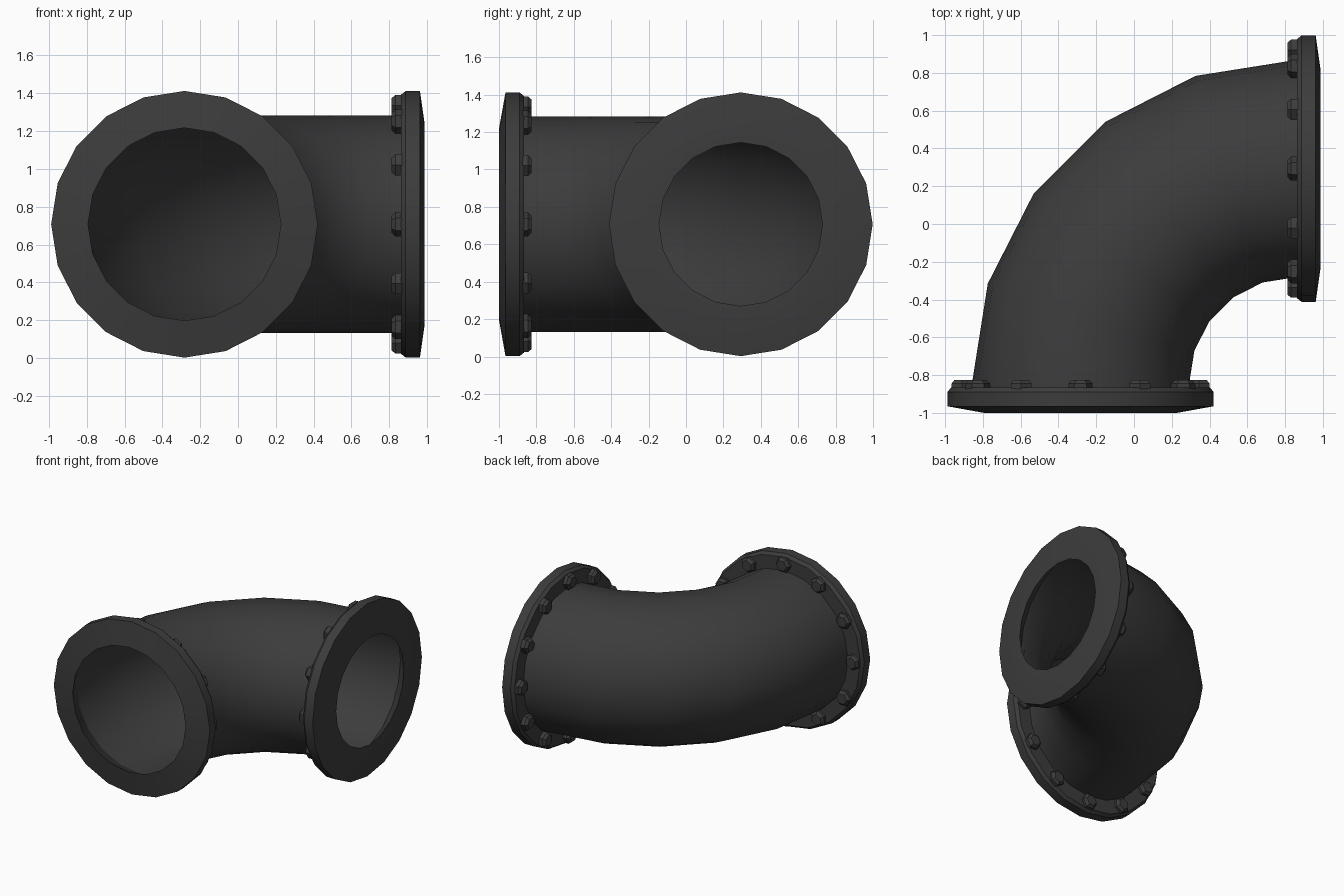
import bpy, bmesh
from math import sin, cos, pi
from mathutils import Vector, Matrix

if "Cube" in bpy.data.objects:
    bpy.data.objects.remove(bpy.data.objects["Cube"])

SIDES, PIPE_R, BEND_R = 20, 0.575, 1.138
ZC = 0.707
UP = Vector((0, 0, 1))

mat = bpy.data.materials.new("dark_iron")
mat.diffuse_color = (0.045, 0.045, 0.045, 1)
mat.use_nodes = True
mat.node_tree.nodes["Principled BSDF"].inputs["Base Color"].default_value = mat.diffuse_color


def ring(bm, centre, side, up, r, n):
    return [bm.verts.new(centre + r * (side * sin(2 * pi * i / n) + up * cos(2 * pi * i / n)))
            for i in range(n)]


def bridge(bm, a, b):
    n = len(a)
    for i in range(n):
        bm.faces.new((a[i], a[(i + 1) % n], b[(i + 1) % n], b[i]))


def finish(bm, name, angle):
    bmesh.ops.recalc_face_normals(bm, faces=bm.faces)
    me = bpy.data.meshes.new(name)
    bm.to_mesh(me)
    bm.free()
    ob = bpy.data.objects.new(name, me)
    bpy.context.collection.objects.link(ob)
    me.materials.append(mat)
    bpy.ops.object.select_all(action='DESELECT')
    ob.select_set(True)
    bpy.context.view_layer.objects.active = ob
    bpy.ops.object.shade_smooth_by_angle(angle=angle)
    return ob


# Elbow pipe: open shell swept a quarter turn, with short stubs into the flanges
bend = Vector((0.855, -0.845, ZC))
bm = bmesh.new()
stations = [(bend + Vector((-BEND_R, -0.03, 0)), Vector((-1, 0, 0)))]
for i in range(6):
    a = i * pi / 10
    d = Vector((-cos(a), sin(a), 0))
    stations.append((bend + d * BEND_R, d))
stations.append((bend + Vector((0.025, BEND_R, 0)), Vector((0, 1, 0))))
loops = [ring(bm, c, d, UP, PIPE_R, SIDES) for c, d in stations]
for a, b in zip(loops, loops[1:]):
    bridge(bm, a, b)
finish(bm, "elbow_pipe", 0.9)


def flange(name, face, out, side, profile):
    # Closed ring: profile of (radius, depth behind the face)
    bm = bmesh.new()
    loops = [ring(bm, face - out * d, side, UP, r, SIDES) for r, d in profile]
    for a, b in zip(loops, loops[1:] + loops[:1]):
        bridge(bm, a, b)
    finish(bm, name, 0.6)

    # Twelve six-sided bolt heads on the back of the flange
    bm = bmesh.new()
    for k in range(12):
        t = 2 * pi * k / 12
        radial = side * sin(t) + UP * cos(t)
        tangent = side * cos(t) - UP * sin(t)
        c = face + radial * 0.628
        heads = [ring(bm, c - out * d, radial, tangent, r, 6)
                 for r, d in ((0.064, 0.12), (0.064, 0.155), (0.045, 0.175))]
        bridge(bm, heads[0], heads[1])
        bridge(bm, heads[1], heads[2])
        bm.faces.new(heads[0])
        bm.faces.new(heads[2])
    finish(bm, name + "_bolts", 0.5)


back = [(0.705, 0.035), (0.705, 0.11), (0.685, 0.135), (PIPE_R - 0.003, 0.135)]
flange("front_flange", Vector((-0.283, -1.0, ZC)), Vector((0, -1, 0)), Vector((1, 0, 0)),
       [(0.51, 0.0)] + back)
flange("side_flange", Vector((0.987, 0.293, ZC)), Vector((1, 0, 0)), Vector((0, 1, 0)),
       [(0.437, 0.0), (0.53, 0.0)] + [(r, d - 0.01) for r, d in back])
